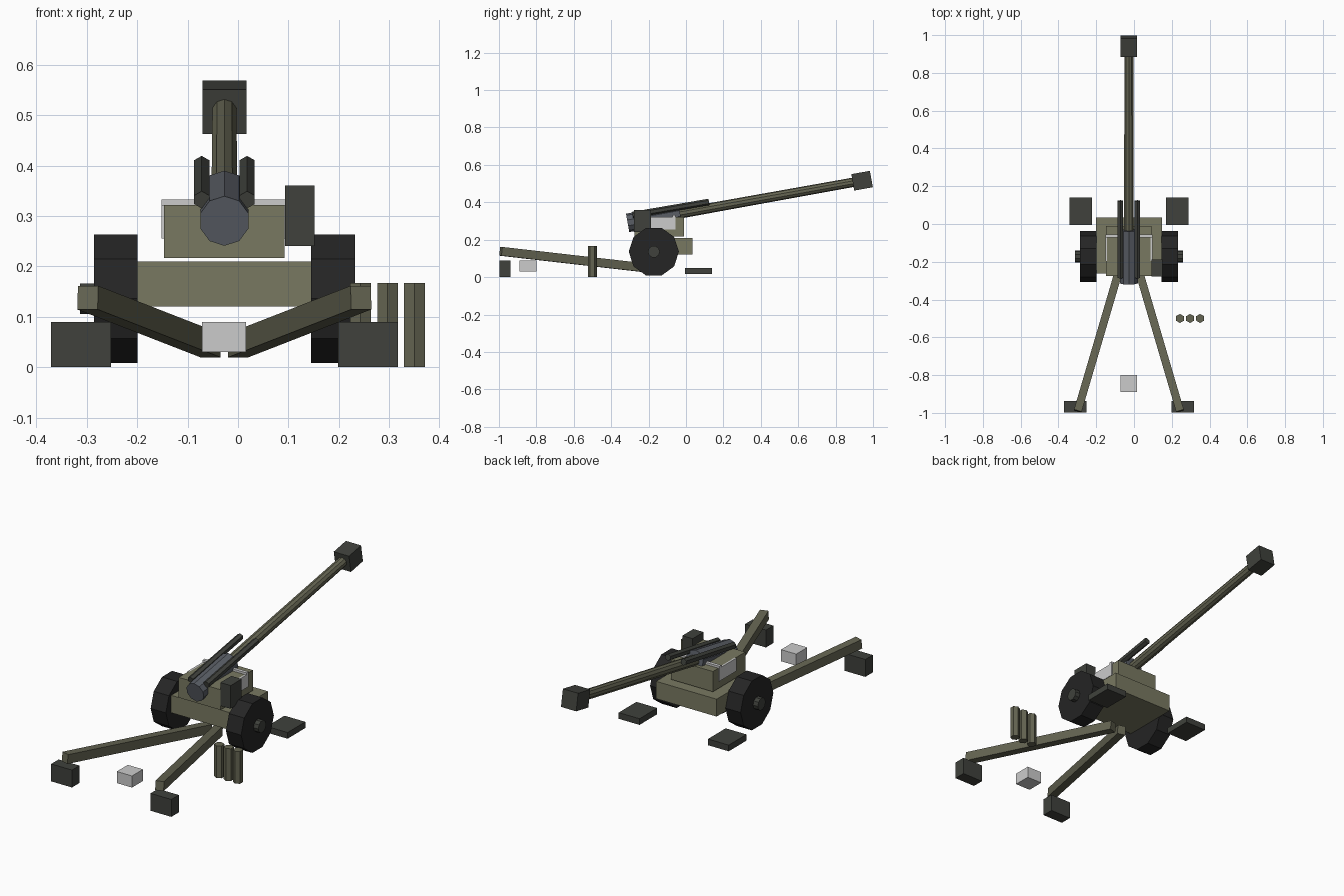
import bpy, bmesh
from math import sin, cos, pi, radians
from mathutils import Vector

if "Cube" in bpy.data.objects:
    bpy.data.objects.remove(bpy.data.objects["Cube"])

CX = -0.027  # symmetry plane of the gun


def material(name, rgb):
    m = bpy.data.materials.new(name)
    m.diffuse_color = (*rgb, 1)
    m.use_nodes = True
    m.node_tree.nodes["Principled BSDF"].inputs["Base Color"].default_value = m.diffuse_color
    return m


OLIVE = material("olive", (0.19, 0.19, 0.12))
OLIVE_DARK = material("dark_olive", (0.13, 0.13, 0.085))
DARK = material("dark_green_grey", (0.05, 0.053, 0.045))
BLACK = material("rubber", (0.018, 0.018, 0.018))
STEEL = material("steel", (0.10, 0.11, 0.13))


def finish(name, bm, mat):
    bmesh.ops.recalc_face_normals(bm, faces=bm.faces)
    me = bpy.data.meshes.new(name)
    bm.to_mesh(me)
    bm.free()
    ob = bpy.data.objects.new(name, me)
    bpy.context.collection.objects.link(ob)
    if mat:
        me.materials.append(mat)
    return ob


def loft(name, p0, p1, prof0, prof1, mat):
    """Solid between two points; profiles are (sideways, up) offsets."""
    p0, p1 = Vector(p0), Vector(p1)
    a = (p1 - p0).normalized()
    ref = Vector((0, 1, 0)) if abs(a.z) > 0.9 else Vector((0, 0, 1))
    u = (ref - a * ref.dot(a)).normalized()
    s = a.cross(u)
    bm = bmesh.new()
    r0 = [bm.verts.new(p0 + s * x + u * y) for x, y in prof0]
    r1 = [bm.verts.new(p1 + s * x + u * y) for x, y in prof1]
    bm.faces.new(r0)
    bm.faces.new(r1)
    n = len(r0)
    for i in range(n):
        j = (i + 1) % n
        bm.faces.new((r0[i], r0[j], r1[j], r1[i]))
    return finish(name, bm, mat)


def tube(name, p0, p1, r0, r1, n, mat, phase=0.0):
    ring = [(sin(phase + 2 * pi * k / n), cos(phase + 2 * pi * k / n)) for k in range(n)]
    return loft(name, p0, p1, [(x * r0, y * r0) for x, y in ring],
                [(x * r1, y * r1) for x, y in ring], mat)


def bar(name, p0, p1, w, h, mat):
    prof = [(-w / 2, -h / 2), (w / 2, -h / 2), (w / 2, h / 2), (-w / 2, h / 2)]
    return loft(name, p0, p1, prof, prof, mat)


def box(name, x, y, z, mat=None):
    zm = (z[0] + z[1]) / 2
    xm = (x[0] + x[1]) / 2
    return bar(name, (xm, y[0], zm), (xm, y[1], zm), x[1] - x[0], z[1] - z[0], mat)


# carriage and cab
box("carriage_body", (-0.2, 0.147), (-0.262, 0.035), (0.12, 0.21), OLIVE)
box("cab", (-0.147, 0.092), (-0.275, -0.01), (0.217, 0.322), OLIVE)
box("rear_window", (-0.152, 0.098), (-0.072, -0.055), (0.255, 0.333))
box("engine_box", (0.093, 0.152), (-0.277, -0.187), (0.24, 0.36), DARK)

# elevated gun: s runs along the barrel axis
ELEV = radians(10.2)


def on_axis(s):
    return (CX, -0.312 + s * cos(ELEV), 0.29 + s * sin(ELEV))


tube("breech", on_axis(0), on_axis(0.285), 0.05, 0.05, 10, STEEL)
tube("barrel", on_axis(0.24), on_axis(1.24), 0.027, 0.025, 10, OLIVE_DARK)
bar("muzzle_brake", on_axis(1.223), on_axis(1.324), 0.087, 0.089, DARK)

# mirrored pairs
for side, d in (("left", -1), ("right", 1)):
    def X(off):
        return CX + d * off

    def span(a, b):
        return tuple(sorted((X(a), X(b))))

    tube(side + "_recoil_cylinder", (X(0.045), -0.285, 0.332), (X(0.045), 0.123, 0.402),
         0.0173, 0.0173, 6, DARK)
    box(side + "_window", span(0.115, 0.125), (-0.195, -0.072), (0.255, 0.322))
    tube(side + "_wheel", (X(0.172), -0.172, 0.136), (X(0.259), -0.172, 0.136),
         0.134, 0.134, 10, BLACK, pi / 10)
    tube(side + "_hub", (X(0.22), -0.172, 0.136), (X(0.286), -0.172, 0.136),
         0.032, 0.032, 10, DARK, pi / 10)
    bar(side + "_trail_leg", (X(0.271), -0.99, 0.138), (X(0.027), -0.16, 0.043),
        0.042, 0.047, OLIVE_DARK)
    box(side + "_spade", span(0.225, 0.344), (-0.998, -0.937), (0, 0.09), DARK)
    box(side + "_ground_pad", span(0.196, 0.315), (-0.006, 0.139), (0.018, 0.05), DARK)

# ammunition beside the right leg, crate between the legs
for i, x in enumerate((0.243, 0.297, 0.35)):
    tube(f"shell_{i + 1}", (x, -0.5, 0), (x, -0.5, 0.167), 0.024, 0.024, 6, OLIVE_DARK)
box("crate", (-0.071, 0.016), (-0.89, -0.8), (0.03, 0.09))
